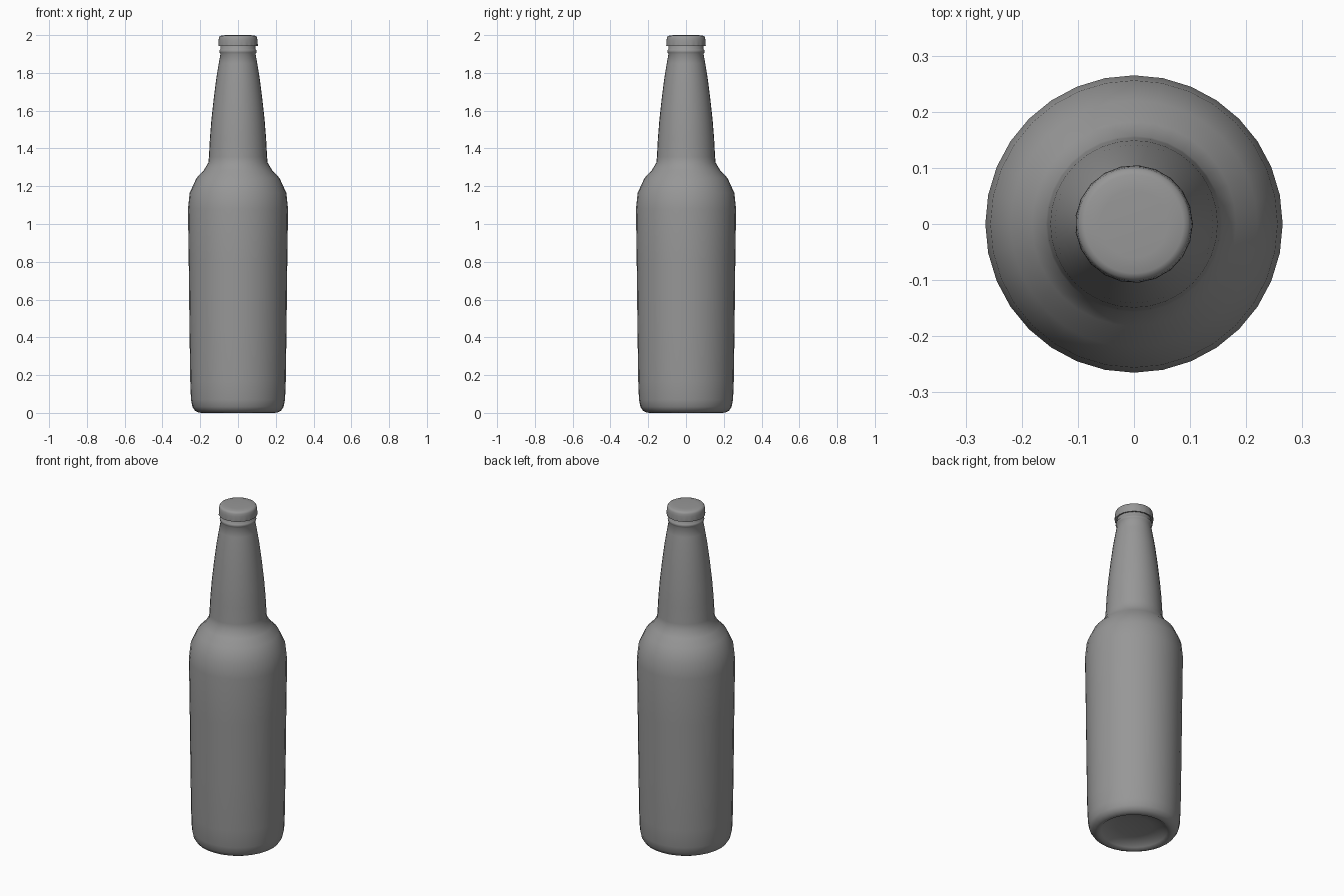
import bpy, bmesh, math

if "Cube" in bpy.data.objects:
    bpy.data.objects.remove(bpy.data.objects["Cube"])

# Dark grey finish shared by both parts
finish = bpy.data.materials.new("dark_grey")
finish.diffuse_color = (0.31, 0.31, 0.31, 1)
finish.use_nodes = True
finish.node_tree.nodes["Principled BSDF"].inputs["Base Color"].default_value = finish.diffuse_color


def lathe(name, profile, segments, teeth=0, crimp=None):
    """Revolve an (r, z) profile around z; crimp(z) gives the tooth depth."""
    bm = bmesh.new()
    rings = []
    for r, z in profile:
        if r == 0:
            rings.append([bm.verts.new((0, 0, z))])
            continue
        ring = []
        for i in range(segments):
            a = 2 * math.pi * i / segments
            rr = r + (crimp(z) * math.cos(teeth * a) if crimp else 0)
            ring.append(bm.verts.new((rr * math.cos(a), rr * math.sin(a), z)))
        rings.append(ring)
    for lo, hi in zip(rings, rings[1:]):
        for i in range(segments):
            j = (i + 1) % segments
            if len(lo) == 1:
                bm.faces.new((lo[0], hi[j], hi[i]))
            elif len(hi) == 1:
                bm.faces.new((lo[i], lo[j], hi[0]))
            else:
                bm.faces.new((lo[i], lo[j], hi[j], hi[i]))
    bmesh.ops.recalc_face_normals(bm, faces=bm.faces)
    mesh = bpy.data.meshes.new(name)
    bm.to_mesh(mesh)
    bm.free()
    mesh.materials.append(finish)
    obj = bpy.data.objects.new(name, mesh)
    bpy.context.collection.objects.link(obj)
    bpy.ops.object.select_all(action='DESELECT')
    obj.select_set(True)
    bpy.context.view_layer.objects.active = obj
    bpy.ops.object.shade_smooth_by_angle(angle=math.radians(50))
    return obj


# Glass body: hollowed base, straight side, shoulder, tapering neck and lip
lathe("bottle", [
    (0, 0.04), (0.10, 0.036), (0.155, 0.026), (0.178, 0.010), (0.192, 0.0),
    (0.208, 0.002), (0.228, 0.012), (0.241, 0.032), (0.249, 0.07), (0.253, 0.17),
    (0.257, 0.45), (0.261, 0.80), (0.265, 1.08), (0.256, 1.165),
    (0.220, 1.243), (0.182, 1.283), (0.157, 1.325),
    (0.154, 1.355), (0.149, 1.45), (0.141, 1.55), (0.129, 1.66), (0.115, 1.77),
    (0.102, 1.85), (0.093, 1.90),
    (0.097, 1.907), (0.099, 1.915), (0.097, 1.922), (0.092, 1.927),
    (0.092, 1.975), (0, 1.975)], 32)

# Crown cap: finely crimped skirt and rounded top
lathe("bottle_cap", [
    (0.092, 1.945), (0.104, 1.942), (0.104, 1.955), (0.103, 1.972), (0.101, 1.986),
    (0.097, 1.994), (0.088, 1.998), (0.06, 2.0), (0, 2.0)], 84, 21,
    lambda z: 0.001 if z < 1.95 else 0.0005 if z < 1.96 else 0)
